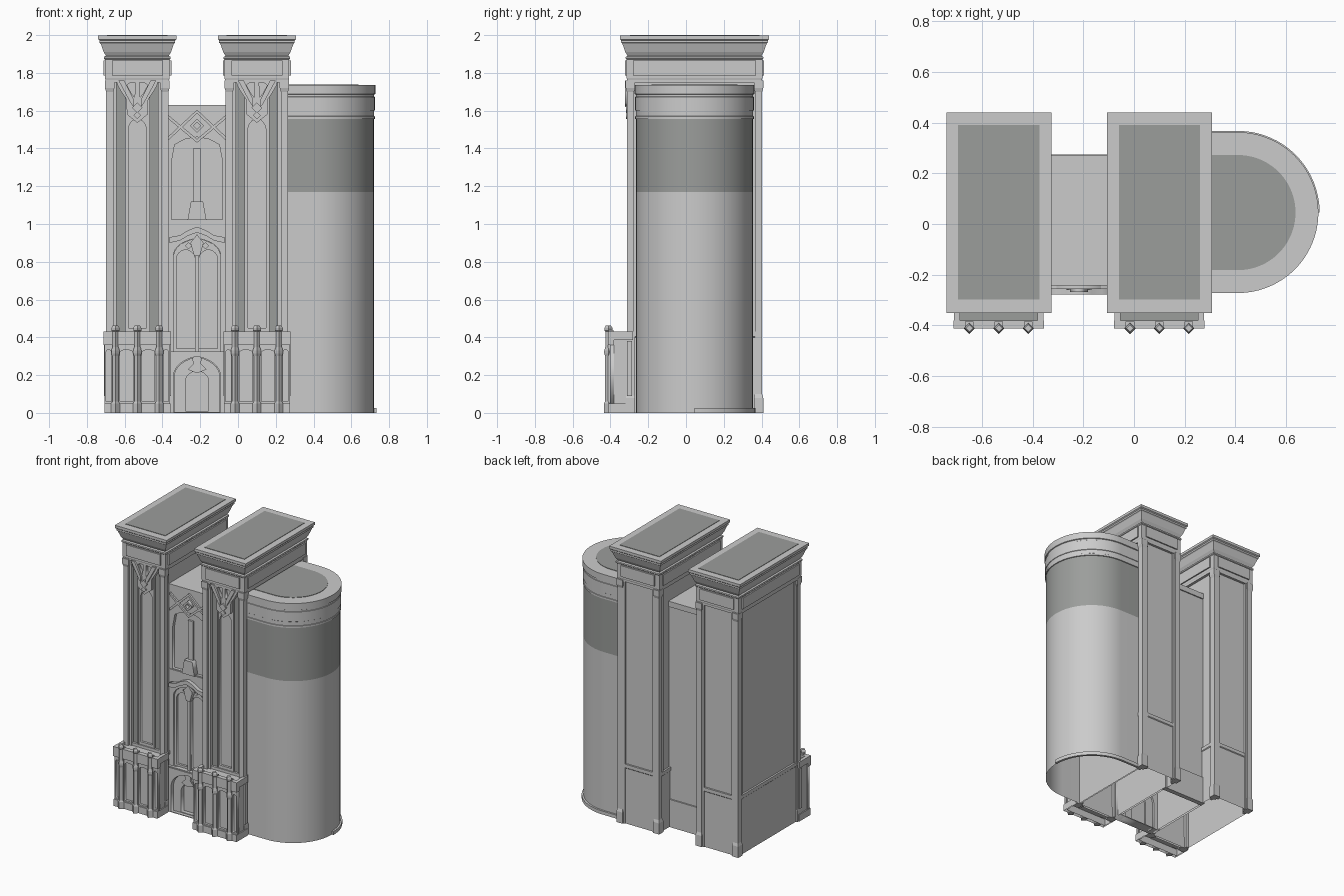
import bpy, math
from mathutils import Matrix

if "Cube" in bpy.data.objects:
    bpy.data.objects.remove(bpy.data.objects["Cube"])

CY = 0.045      # depth centre of the towers
MX = -0.217     # centre of the link between towers

dark = bpy.data.materials.new("dark_grey")
dark.diffuse_color = (0.33, 0.34, 0.33, 1)
dark.use_nodes = True
dark.node_tree.nodes["Principled BSDF"].inputs["Base Color"].default_value = dark.diffuse_color


def add(name, mesh, mat=None, smooth=False):
    ob = bpy.data.objects.new(name, mesh)
    bpy.context.collection.objects.link(ob)
    if mat:
        mesh.materials.append(mat)
    if smooth:
        bpy.ops.object.select_all(action='DESELECT')
        ob.select_set(True)
        bpy.context.view_layer.objects.active = ob
        bpy.ops.object.shade_smooth_by_angle(angle=math.radians(30))
    return ob


def loft(name, rings, mat=None, smooth=False, floor=True):
    """Solid through stacked outlines: rings = [(outline, z), ...]"""
    n = len(rings[0][0])
    v = [(x, y, z) for pts, z in rings for x, y in pts]
    f = [tuple(range(len(v) - n, len(v)))]
    if floor:
        f.append(tuple(reversed(range(n))))
    for k in range(len(rings) - 1):
        a, b = k * n, (k + 1) * n
        f += [(a + i, a + (i + 1) % n, b + (i + 1) % n, b + i) for i in range(n)]
    me = bpy.data.meshes.new(name)
    me.from_pydata(v, [], f)
    return add(name, me, mat, smooth)


def rect(x0, x1, y0, y1):
    return [(x0, y0), (x1, y0), (x1, y1), (x0, y1)]


def block(cx, cy, hx, hy):
    return rect(cx - hx, cx + hx, cy - hy, cy + hy)


def diamond(cx, cy, r):
    return [(cx, cy - r), (cx + r, cy), (cx, cy + r), (cx - r, cy)]


def box(name, x0, x1, y0, y1, z0, z1, mat=None, floor=True):
    return loft(name, [(rect(x0, x1, y0, y1), z0), (rect(x0, x1, y0, y1), z1)], mat, False, floor)


def plate(name, outlines, y0, y1, mat=None):
    """Upright plate in x-z; the first outline is the edge, the rest are holes"""
    cu = bpy.data.curves.new(name, 'CURVE')
    cu.dimensions, cu.fill_mode, cu.extrude = '2D', 'BOTH', (y1 - y0) / 2
    for pts in outlines:
        s = cu.splines.new('POLY')
        s.points.add(len(pts) - 1)
        for p, (x, z) in zip(s.points, pts):
            p.co = (x, z, 0, 1)
        s.use_cyclic_u = True
    tmp = bpy.data.objects.new(name, cu)
    me = bpy.data.meshes.new_from_object(tmp)
    bpy.data.objects.remove(tmp)
    me.transform(Matrix.Translation((0, (y0 + y1) / 2, 0)) @ Matrix.Rotation(math.pi / 2, 4, 'X'))
    return add(name, me, mat)


def arch(cx, w, base, spring, apex, n=6):
    """Pointed arch outline"""
    right = []
    for i in range(n + 1):
        t = i / n
        x = w * (1 - t) ** 2 + 1.8 * w * t * (1 - t)
        z = spring * (1 - t) ** 2 + 2 * (spring + 0.75 * (apex - spring)) * t * (1 - t) + apex * t * t
        right.append((x, z))
    left = [(-x, z) for x, z in reversed(right[:-1])]
    return [(cx - w, base), (cx + w, base)] + [(cx + x, z) for x, z in right + left]


def tower(cx):
    # hollow shaft and dado
    box("tower_shaft", cx - .15, cx + .15, -.268, .385, .40, 1.78, None, False)
    loft("tower_dado", [(block(cx, CY + .008, .158, .340), 0), (block(cx, CY + .008, .158, .340), .40),
                        (block(cx, CY + .008, .163, .345), .405), (block(cx, CY + .008, .163, .345), .43)],
         floor=False)
    # corner pilasters with stepped bases and caps, and inner strips
    for sx in (-1, 1):
        for sy in (-1, 1):
            px, py = cx + sx * .146, CY + sy * .339
            prof = [(.025, 0), (.025, .08), (.019, .10), (.019, 1.70), (.025, 1.72), (.025, 1.76)]
            loft("corner_pilaster", [(block(px, py, r, r), z) for r, z in prof])
            loft("side_strip", [(block(px, py - sy * .03, .011, .014), z) for z in (0, 1.75)])
            y = -.285 if sy < 0 else .387
            loft("face_strip", [(block(px - sx * .026, y, .010, .012), z) for z in (0, 1.75)])
    # recessed dark bays and central arched panel on the front
    for s in (-1, 1):
        loft("dark_bay", [(block(cx + s * .099, -.27, .038, .006), z) for z in (.43, 1.76)], dark)
        loft("bay_rib", [(block(cx + s * .062, -.278, .004, .012), z) for z in (.43, 1.74)])
    plate("centre_panel", [[(cx - .06, .43), (cx + .06, .43), (cx + .06, 1.76), (cx - .06, 1.76)],
                           arch(cx, .048, .45, 1.50, 1.56)], -.284, -.266)
    # fan ornament at the head of the bay
    half = [(.11, 1.76), (.105, 1.735), (.085, 1.70), (.058, 1.66), (.055, 1.58), (.03, 1.56)]
    hole = [(.012, 1.75), (.035, 1.75), (.055, 1.735), (.03, 1.69), (.014, 1.67)]
    outer = [(cx + x, z) for x, z in half] + [(cx, 1.535)] + [(cx - x, z) for x, z in reversed(half)]
    plate("fan_ornament", [outer] + [[(cx + s * x, z) for x, z in hole] for s in (-1, 1)], -.308, -.27)
    for z, r in ((1.615, .028), (1.575, .02)):
        plate("fan_pendant", [diamond(cx, z, r)], -.318, -.29)
    for s in (-1, 1):
        plate("fan_bracket", [[(cx + s * x, z) for x, z in ((.10, 1.76), (.07, 1.76), (.02, 1.66),
                               (.02, 1.62), (.035, 1.64))]], -.322, -.29)
    # frieze, raised panels, flared cornice and roof
    prof = [(.003, 1.75), (.003, 1.765), (.005, 1.77), (.005, 1.87), (.01, 1.875), (.01, 1.885),
            (.0, 1.89), (.012, 1.91), (.028, 1.955), (.034, 1.96), (.034, 1.972), (.041, 1.978), (.041, 1.997)]
    loft("tower_cornice", [(block(cx, CY, .166 + o, .354 + o), z) for o, z in prof])
    box("frieze_panel_front", cx - .135, cx + .135, CY - .368, CY + .368, 1.785, 1.865)
    box("frieze_panel_side", cx - .180, cx + .180, -.28, .37, 1.785, 1.865)
    box("tower_roof", cx - .16, cx + .16, -.297, .39, 1.98, 2.0, dark)
    # front base bay with parapet, tall panels and diamond buttresses
    box("bay_body", cx - .167, cx + .167, -.385, -.27, 0, .41, None, False)
    box("bay_roof", cx - .153, cx + .153, -.38, -.35, .40, .414, dark)
    box("bay_parapet", cx - .178, cx + .178, -.412, -.38, .36, .43)
    for s in (-1, 1):
        box("bay_side_parapet", cx + s * .165 - .012, cx + s * .165 + .012, -.40, -.28, .385, .43)
        box("bay_side_rib", cx + s * .165 - .012, cx + s * .165 + .012, -.312, -.285, .09, .38)
    box("bay_plinth", cx - .175, cx + .175, -.41, -.28, 0, .05, None, False)
    plate("bay_panels", [[(cx - .174, .05), (cx + .174, .05), (cx + .174, .36), (cx - .174, .36)]] +
          [arch(cx + x, .034, .06, .32, .335) for x in (-.058, .058)] +
          [arch(cx + x, .014, .06, .32, .335) for x in (-.152, .152)], -.402, -.38)
    for x in (-.116, 0, .116):
        prof = [(.023, 0), (.023, .05), (.017, .06), (.017, .30), (.022, .315), (.022, .33), (.016, .35),
                (.016, .43), (.021, .435), (.021, .45), (.014, .462)]
        loft("bay_buttress", [(diamond(cx + x, -.411, r), z) for r, z in prof])
        box("buttress_back", cx + x - .017, cx + x + .017, -.412, -.385, 0, .44)


for cx in (-.533, .1):
    tower(cx)

# link between the towers
L, R = -.39, -.045
box("link_core", L, R, -.22, .245, 0, 1.60, None, False)
box("link_back", L, R, .24, .264, 0, 1.60)
box("link_back_dado", L, R, .25, .274, 0, .20)
box("link_cap", L, R, -.243, .272, 1.59, 1.63)


def wall(z0, z1):
    return [(L, z0), (R, z0), (R, z1), (L, z1)]


# portal, with inner door frame and gable
plate("portal_wall", [wall(0, .32), arch(MX, .125, .005, .20, .30)], -.275, -.20)
plate("door_frame", [arch(MX, .122, .0, .20, .297), arch(MX, .062, .01, .17, .225)], -.25, -.21)
plate("door_gable", [[(MX - .05, .23), (MX, .21), (MX + .05, .23), (MX + .02, .26), (MX + .025, .29), (MX, .305),
                      (MX - .025, .29), (MX - .02, .26)]], -.265, -.22)
box("portal_sill", L, R, -.268, -.2, .30, .325)
# tall double window with tracery and arched hood
plate("window_wall", [wall(.32, .93), arch(MX, .125, .325, .84, .925)], -.25, -.20)
plate("window_tracery", [arch(MX, .124, .325, .84, .924)] +
      [arch(MX + s * .06, .049, .34, .82, .865) for s in (-1, 1)] +
      [diamond(MX + s * .045, .885, .015) for s in (-1, 1)], -.236, -.215)
box("window_mullion", MX - .01, MX + .01, -.252, -.215, .325, .85)
plate("window_boss", [[(MX - .035, .90), (MX - .015, .83), (MX + .015, .83), (MX + .035, .90), (MX, .945)]],
      -.262, -.22)
hood = [(.145, .93), (.09, .94), (.05, .965), (0, .985)]
low = [(0, .955), (.05, .937), (.09, .912), (.145, .90)]
plate("window_hood", [[(MX - x, z) for x, z in hood] + [(MX + x, z) for x, z in reversed(hood[:-1])] +
                      [(MX + x, z) for x, z in reversed(low)] + [(MX - x, z) for x, z in low[1:]]], -.278, -.2)
box("niche_sill", L, R, -.25, -.2, .93, 1.02)
# upper niche with shouldered head, slot and pedestal
head = [(.135, 1.025), (.135, 1.33), (.118, 1.42), (.10, 1.43), (.06, 1.45), (0, 1.46)]
plate("niche_wall", [wall(1.02, 1.60), [(MX - x, z) for x, z in head] +
                     [(MX + x, z) for x, z in reversed(head[:-1])]], -.243, -.2)
box("niche_slot_rib", MX - .02, MX + .02, -.235, -.21, 1.11, 1.40)
plate("niche_pedestal", [[(MX - .05, 1.02), (MX + .05, 1.02), (MX + .032, 1.12), (MX - .032, 1.12)]], -.26, -.2)
# wide crossed chevrons and diamond boss
for a, b in ((1.445, 1.585), (1.575, 1.45)):
    d = .02 if b > a else -.02
    plate("chevron", [[(MX - .15, a), (MX, b), (MX + .15, a), (MX + .15, a + d), (MX, b + d),
                       (MX - .15, a + d)]], -.256, -.23)
plate("diamond_boss", [diamond(MX, 1.52, .036), diamond(MX, 1.52, .018)], -.268, -.22)


# rounded side tower: straight sides ending in a half circle
def dshape(r, n=48):
    arc = [(.41 + r * math.cos(a), CY + r * math.sin(a))
           for a in (math.pi * (i / n - .5) for i in range(n + 1))]
    return [(.25, CY - r)] + arc + [(.25, CY + r)]


loft("round_tower_body", [(dshape(.309), z) for z in (0, 1.17)], None, True, False)
loft("round_tower_band", [(dshape(.309), z) for z in (1.17, 1.56)], dark, True)
prof = [(.309, 1.555), (.314, 1.557), (.314, 1.57), (.311, 1.572), (.311, 1.60), (.314, 1.602), (.314, 1.672),
        (.311, 1.674), (.311, 1.685), (.317, 1.688), (.317, 1.735)]
loft("round_tower_crown", [(dshape(r), z) for r, z in prof], None, True)
loft("round_tower_roof", [(dshape(.227), z) for z in (1.70, 1.738)], dark, True)
# low kerb around the rear quarter
arc = [i * math.pi / 32 for i in range(17)]
kerb = [(.26, CY + .305)] + [(.41 + .305 * math.cos(a), CY + .305 * math.sin(a)) for a in reversed(arc)]
kerb += [(.41 + .322 * math.cos(a), CY + .322 * math.sin(a)) for a in arc] + [(.26, CY + .322)]
loft("round_tower_kerb", [(kerb, 0), (kerb, .025)], None, True)
